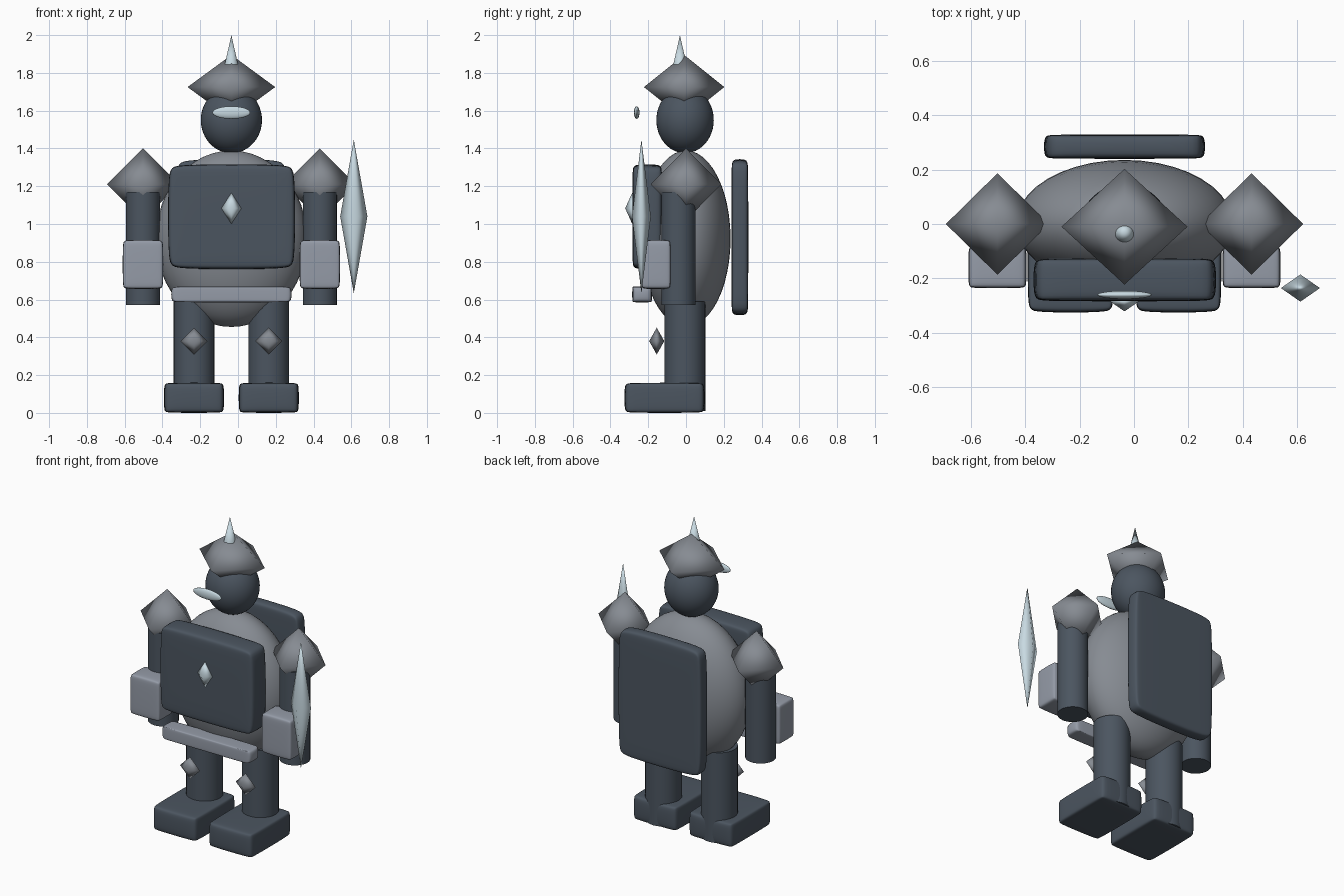
import bpy
import bmesh

cube = bpy.data.objects.get("Cube")
if cube:
    bpy.data.objects.remove(cube, do_unlink=True)


def material(name, rgb):
    mat = bpy.data.materials.new(name)
    mat.use_nodes = True
    color = (*rgb, 1.0)
    mat.diffuse_color = color
    mat.node_tree.nodes["Principled BSDF"].inputs["Base Color"].default_value = color
    return mat


DARK = material("dark slate", (0.071, 0.091, 0.117))
GREY = material("mid grey", (0.24, 0.26, 0.29))
STEEL = material("light steel", (0.30, 0.33, 0.39))
BLADE = material("pale blade", (0.58, 0.70, 0.76))

MID = -0.035  # x of the body's centre plane


def finish(bm, name, mat, loc, scale):
    """Turn a bmesh into a smooth shaded, placed object."""
    mesh = bpy.data.meshes.new(name)
    for f in bm.faces:
        f.smooth = True
    bm.to_mesh(mesh)
    bm.free()
    mesh.materials.append(mat)
    ob = bpy.data.objects.new(name, mesh)
    bpy.context.collection.objects.link(ob)
    ob.location = loc
    ob.scale = scale
    return ob


def ball(name, mat, loc, radii):
    bm = bmesh.new()
    bmesh.ops.create_uvsphere(bm, u_segments=40, v_segments=24, radius=1)
    return finish(bm, name, mat, loc, radii)


def diamond(name, mat, loc, radii):
    """Eight-sided gem with softly shaded faces."""
    bm = bmesh.new()
    bmesh.ops.create_uvsphere(bm, u_segments=4, v_segments=2, radius=1)
    return finish(bm, name, mat, loc, radii)


def cone(name, mat, loc, r1, r2, bottom, top):
    """Upright cylinder or cone between two heights."""
    bm = bmesh.new()
    bmesh.ops.create_cone(bm, cap_ends=True, segments=32, radius1=r1, radius2=r2,
                          depth=top - bottom)
    ob = finish(bm, name, mat, (loc[0], loc[1], (bottom + top) / 2), (1, 1, 1))
    bpy.ops.object.select_all(action="DESELECT")
    ob.select_set(True)
    bpy.context.view_layer.objects.active = ob
    bpy.ops.object.shade_smooth_by_angle()
    return ob


def pad(name, mat, x, y, z):
    """Softly bulging box filling the given (min, max) ranges."""
    bm = bmesh.new()
    bmesh.ops.create_cube(bm, size=1)
    ranges = (x, y, z)
    ob = finish(bm, name, mat, [(a + b) / 2 for a, b in ranges], (1, 1, 1))
    bevel = ob.modifiers.new("Bevel", "BEVEL")
    bevel.width = 0.1
    bevel.segments = 2
    subsurf = ob.modifiers.new("Subdivision", "SUBSURF")
    subsurf.levels = subsurf.render_levels = 2
    bpy.context.view_layer.update()
    ob.dimensions = [b - a for a, b in ranges]
    return ob


# Torso and head
ball("torso", GREY, (MID, 0, 0.922), (0.40, 0.236, 0.467))
ball("head", DARK, (MID, -0.005, 1.55), (0.162, 0.152, 0.175))
ball("visor", BLADE, (MID, -0.261, 1.59), (0.10, 0.015, 0.033))

# Helmet with spike
diamond("helmet", GREY, (MID, -0.01, 1.725), (0.232, 0.213, 0.17))
cone("helmet_spike", BLADE, (MID, -0.032), 0.035, 0, 1.845, 2.0)

# Armour plates
pad("chest_plate", DARK, (-0.372, 0.304), (-0.285, -0.125), (0.76, 1.317))
diamond("chest_gem", BLADE, (MID, -0.285, 1.083), (0.053, 0.037, 0.082))
pad("belt", STEEL, (-0.355, 0.285), (-0.285, -0.18), (0.585, 0.67))
pad("back_shield", DARK, (-0.333, 0.263), (0.24, 0.33), (0.515, 1.345))

# Arms and legs on both sides
for side, s in (("right", -1), ("left", 1)):
    arm_x = MID + s * 0.468
    leg_x = MID + s * 0.198
    diamond(side + "_shoulder", GREY, (arm_x, 0, 1.21), (0.19, 0.187, 0.19))
    cone(side + "_arm", DARK, (arm_x, -0.04), 0.09, 0.09, 0.572, 1.17)
    pad(side + "_bracer", STEEL, (arm_x - 0.108, arm_x + 0.108), (-0.237, -0.08),
        (0.655, 0.917))
    cone(side + "_leg", DARK, (leg_x, -0.006), 0.108, 0.108, 0.01, 0.59)
    diamond(side + "_knee_guard", GREY, (leg_x, -0.155, 0.38), (0.071, 0.04, 0.071))
    pad(side + "_foot", DARK, (leg_x - 0.16, leg_x + 0.16), (-0.327, 0.1), (0, 0.16))

# Blade held beside the left hand
diamond("blade", BLADE, (0.613, -0.236, 1.04), (0.072, 0.05, 0.407))
